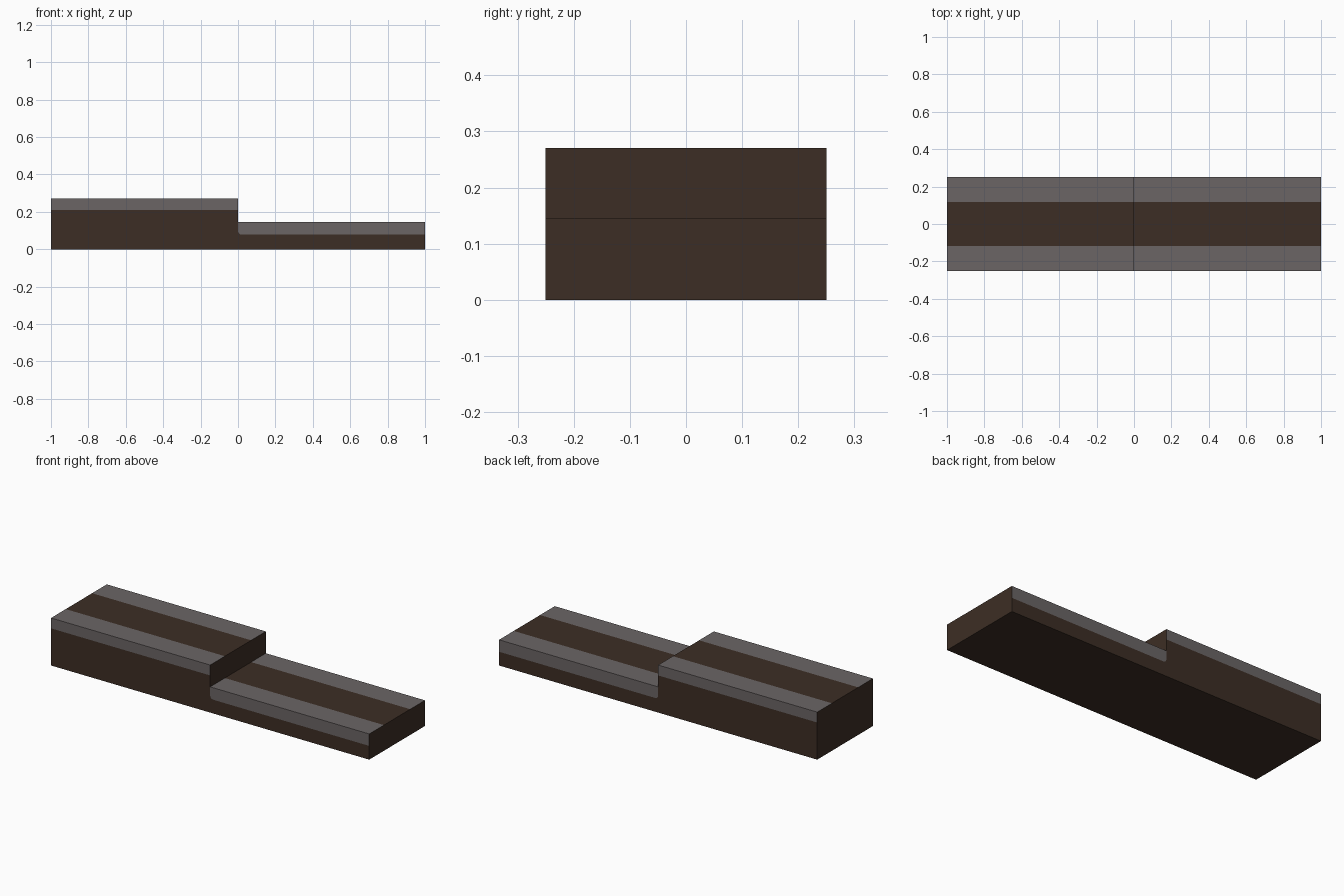
import bpy, bmesh, math

if "Cube" in bpy.data.objects:
    bpy.data.objects.remove(bpy.data.objects["Cube"])

W, S = 0.25, 0.118              # half width, half width of the brown top strip
HI, LO = 0.27, 0.146            # heights of the two levels
BAND_HI, BAND_LO = 0.211, 0.078  # lower edges of the grey side bands
R = 0.02                        # rounded corner of the low band


def material(name, rgb):
    m = bpy.data.materials.new(name)
    m.diffuse_color = (*rgb, 1)
    m.use_nodes = True
    m.node_tree.nodes["Principled BSDF"].inputs["Base Color"].default_value = m.diffuse_color
    return m


mesh = bpy.data.meshes.new("stepped_block")
mesh.materials.append(material("dark brown soil", (0.046, 0.027, 0.018)))
mesh.materials.append(material("grey stone", (0.145, 0.130, 0.130)))
bm = bmesh.new()
BROWN, GREY = 0, 1


def face(points, mat):
    f = bm.faces.new([bm.verts.new(p) for p in points])
    f.material_index = mat


# long sides: brown base with grey bands along the upper edges
arc = [(R - R * math.sin(a), BAND_LO + R - R * math.cos(a))
       for a in (i * math.pi / 12 for i in range(7))]
base = [(-1, 0), (1, 0), (1, BAND_LO)] + arc + [(0, LO), (0, BAND_HI), (-1, BAND_HI)]
high_band = [(-1, BAND_HI), (0, BAND_HI), (0, HI), (-1, HI)]
low_band = [(1, BAND_LO), (1, LO), (0, LO)] + arc[::-1]
for y in (-W, W):
    for outline, mat in ((base, BROWN), (high_band, GREY), (low_band, GREY)):
        face([(x, y, z) for x, z in outline], mat)

# treads: grey borders and a brown centre strip
for x0, x1, z in ((-1, 0, HI), (0, 1, LO)):
    for y0, y1, mat in ((-W, -S, GREY), (-S, S, BROWN), (S, W, GREY)):
        face([(x0, y0, z), (x1, y0, z), (x1, y1, z), (x0, y1, z)], mat)


# ends and riser
def cross_wall(x, bottom, band, top, bottom_ys):
    pts = [(y, bottom) for y in bottom_ys]
    pts += [(W, band), (W, top), (S, top), (-S, top), (-W, top), (-W, band)]
    face([(x, y, z) for y, z in pts], BROWN)


cross_wall(-1, 0, BAND_HI, HI, (-W, W))
cross_wall(1, 0, BAND_LO, LO, (-W, W))
cross_wall(0, LO, BAND_HI, HI, (-W, -S, S, W))

# underside
face([(-1, -W, 0), (-1, W, 0), (1, W, 0), (1, -W, 0)], BROWN)

bmesh.ops.remove_doubles(bm, verts=bm.verts, dist=1e-5)
bmesh.ops.recalc_face_normals(bm, faces=bm.faces)
bm.to_mesh(mesh)
bm.free()
bpy.context.collection.objects.link(bpy.data.objects.new("stepped_block", mesh))
